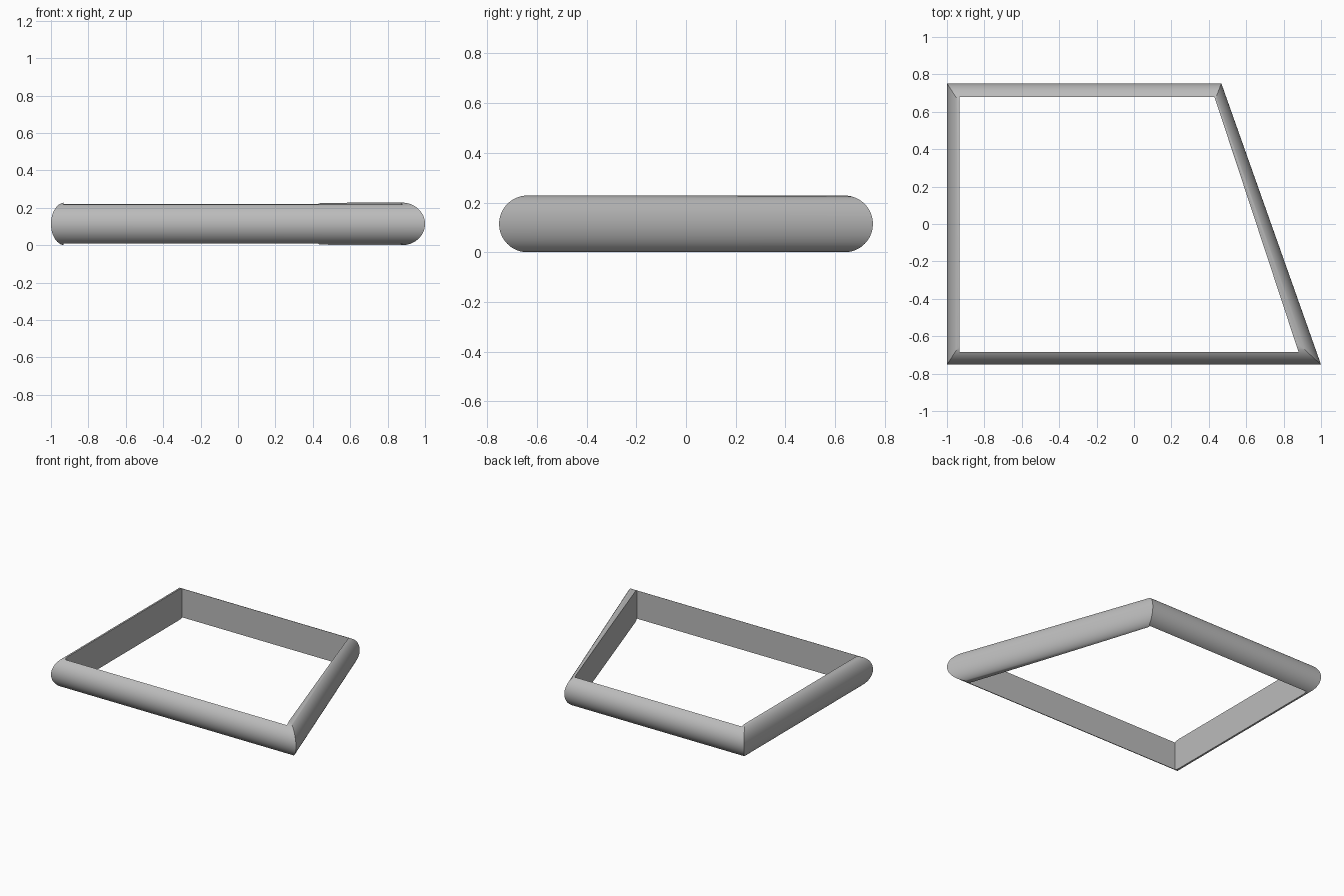
import bpy, bmesh, math
from mathutils import Vector

cube = bpy.data.objects.get("Cube")
if cube:
    bpy.data.objects.remove(cube, do_unlink=True)

R = 0.114          # half height of the frame
STEPS = 40         # facets over the rounded rim

grey = bpy.data.materials.new("plain_grey")
grey.use_nodes = True
colour = (0.5, 0.5, 0.5, 1)
grey.diffuse_color = colour
grey.node_tree.nodes["Principled BSDF"].inputs["Base Color"].default_value = colour

# Plan outline, counter-clockwise: front, right, back, left sides
outline = [Vector(p) for p in ((-1, -0.752), (1, -0.752), (0.467, 0.752), (-1, 0.752))]
hole = [Vector(p) for p in ((-0.932, -0.685), (0.88, -0.685), (0.43, 0.68), (-0.932, 0.68))]
side_depth = (R, 0.079, R, 0.074)   # how far each rounded side reaches inward


def inset(points, depths):
    """Move every side inward by its own depth and return the new corners."""
    sides = []
    for i, p in enumerate(points):
        d = (points[(i + 1) % len(points)] - p).normalized()
        sides.append((p + Vector((-d.y, d.x)) * depths[i], d))
    corners = []
    for i, (p, d) in enumerate(sides):
        q, e = sides[i - 1]
        t = (p - q).cross(d) / e.cross(d)
        corners.append(q + e * t)
    return corners


def loft(name, layers):
    """Closed solid through a stack of (height, corners) layers."""
    bm = bmesh.new()
    rings = [[bm.verts.new((p.x, p.y, z)) for p in pts] for z, pts in layers]
    n = len(rings[0])
    bm.faces.new(rings[0][::-1])
    bm.faces.new(rings[-1])
    for a, b in zip(rings, rings[1:]):
        for i in range(n):
            j = (i + 1) % n
            bm.faces.new((a[i], a[j], b[j], b[i]))
    mesh = bpy.data.meshes.new(name)
    bm.to_mesh(mesh)
    bm.free()
    mesh.materials.append(grey)
    obj = bpy.data.objects.new(name, mesh)
    bpy.context.collection.objects.link(obj)
    return obj


# Slab with rounded sides
layers = []
for k in range(STEPS + 1):
    a = math.pi * (k / STEPS - 0.5)
    depths = [s * (1 - math.cos(a)) for s in side_depth]
    layers.append((R + R * math.sin(a), inset(outline, depths)))
frame = loft("rounded_frame", layers)

# Straight-walled opening
cutter = loft("opening_cutter", [(-R, hole), (3 * R, hole)])
cutter.hide_render = True
cutter.hide_viewport = True

cut = frame.modifiers.new("opening", "BOOLEAN")
cut.operation = "DIFFERENCE"
cut.solver = "EXACT"
cut.object = cutter

bpy.context.view_layer.objects.active = frame
frame.select_set(True)
bpy.ops.object.modifier_apply(modifier=cut.name)
bpy.data.objects.remove(cutter, do_unlink=True)
bpy.ops.object.shade_smooth_by_angle(angle=math.radians(25))
